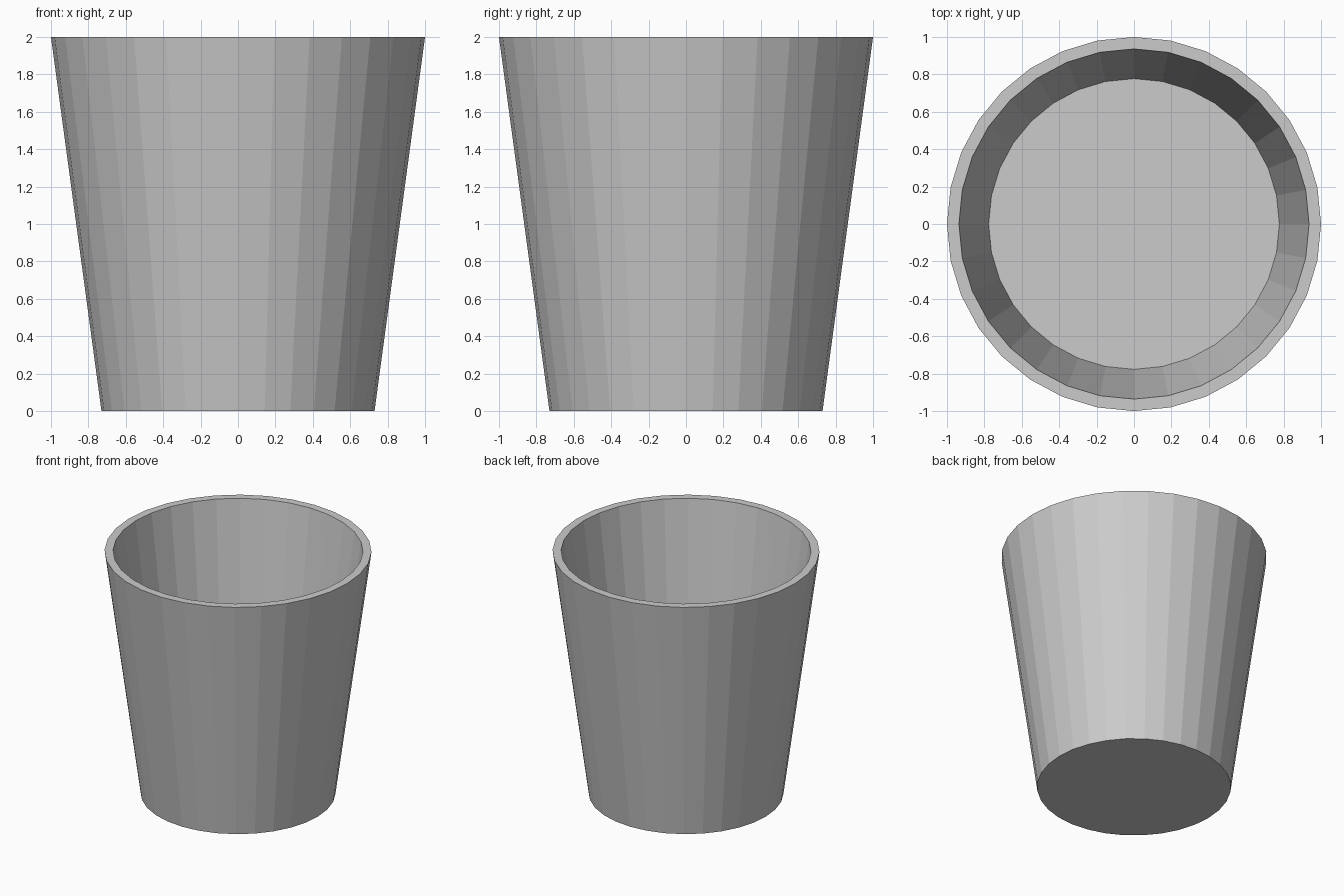
import bpy, bmesh, math

if "Cube" in bpy.data.objects:
    bpy.data.objects.remove(bpy.data.objects["Cube"])

SIDES = 32
# Rings from the outer base, up over the rim, down to the inner floor: (radius, z)
PROFILE = [(0.73, 0.0), (1.0, 2.0), (0.936, 2.0), (0.777, 0.82)]

bm = bmesh.new()


def ring(radius, z):
    angles = [2 * math.pi * i / SIDES for i in range(SIDES)]
    return [bm.verts.new((radius * math.cos(a), radius * math.sin(a), z)) for a in angles]


rings = [ring(r, z) for r, z in PROFILE]

# Outer wall, rim and inner wall
for lower, upper in zip(rings, rings[1:]):
    for i in range(SIDES):
        j = (i + 1) % SIDES
        bm.faces.new((lower[i], lower[j], upper[j], upper[i]))

# Underside and raised inner floor
bm.faces.new(rings[0][::-1])
bm.faces.new(rings[-1])
bmesh.ops.recalc_face_normals(bm, faces=bm.faces)

mesh = bpy.data.meshes.new("tapered_cup")
bm.to_mesh(mesh)
bm.free()
bpy.context.collection.objects.link(bpy.data.objects.new("tapered_cup", mesh))
